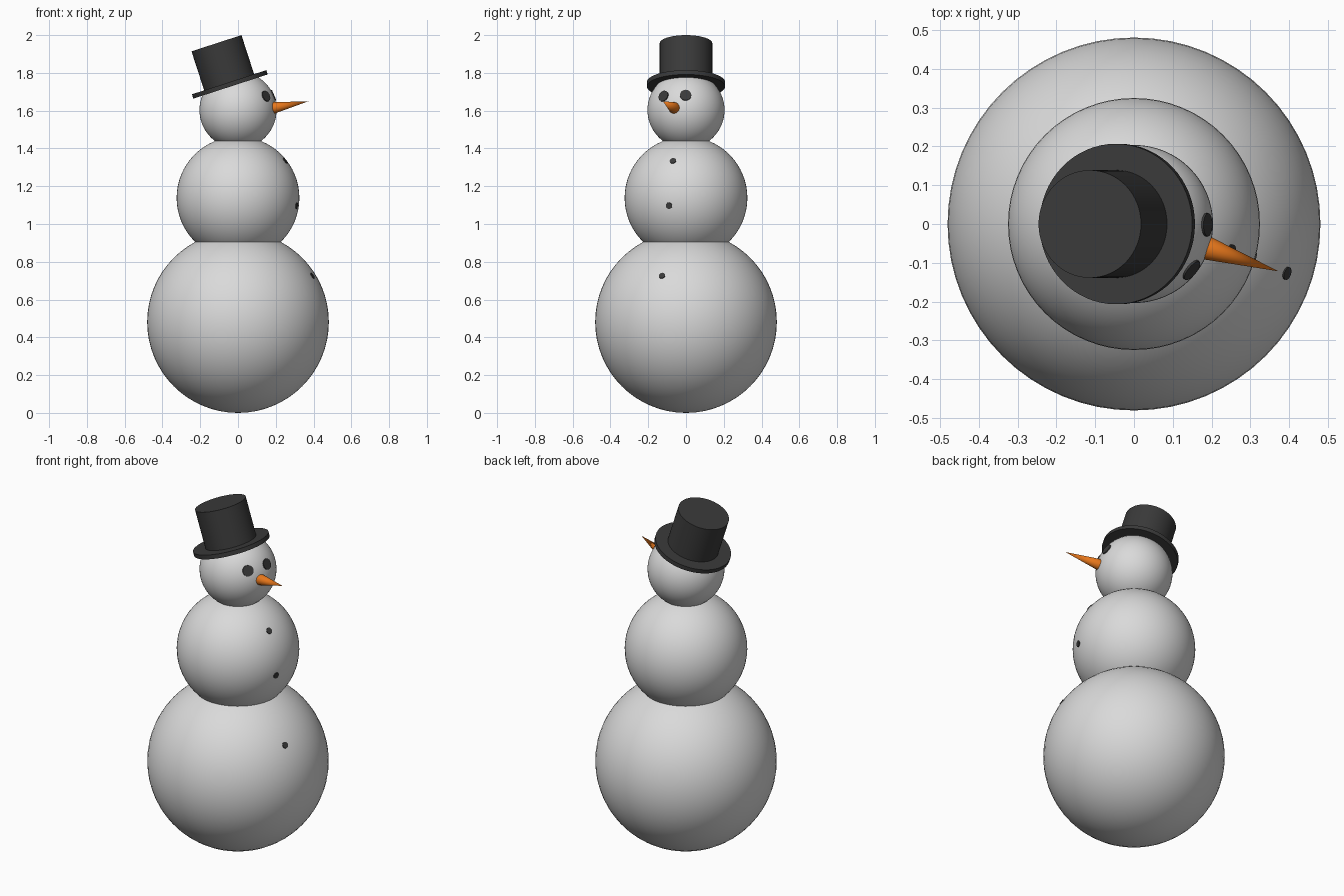
import bpy, math
from mathutils import Vector

if "Cube" in bpy.data.objects:
    bpy.data.objects.remove(bpy.data.objects["Cube"])


def material(name, rgb):
    m = bpy.data.materials.new(name)
    m.diffuse_color = (*rgb, 1)
    m.use_nodes = True
    m.node_tree.nodes["Principled BSDF"].inputs["Base Color"].default_value = m.diffuse_color
    return m


SNOW = material("snow_grey", (0.70, 0.70, 0.70))
BLACK = material("coal_black", (0.042, 0.042, 0.042))
ORANGE = material("carrot_orange", (0.87, 0.20, 0.012))


def finish(name, mat):
    ob = bpy.context.object
    ob.name = name
    ob.data.materials.append(mat)
    bpy.ops.object.shade_smooth_by_angle(angle=math.radians(35))
    return ob


def ball(name, z, r):
    bpy.ops.mesh.primitive_uv_sphere_add(segments=64, ring_count=32, radius=r, location=(0, 0, z))
    finish(name, SNOW)


def cone(name, a, b, r1, r2, mat, sides=48):
    """Cylinder or cone running from point a to point b."""
    a, b = Vector(a), Vector(b)
    d = b - a
    bpy.ops.mesh.primitive_cone_add(vertices=sides, radius1=r1, radius2=r2, depth=d.length,
                                    location=(a + b) / 2,
                                    rotation=d.to_track_quat('Z', 'Y').to_euler())
    return finish(name, mat)


def coal(name, ball_z, ball_r, y, z, r):
    """Thin disc lying on the +x side of a snowball."""
    dz = z - ball_z
    n = Vector((math.sqrt(ball_r ** 2 - y * y - dz * dz), y, dz)).normalized()
    c = Vector((0, 0, ball_z))
    cone(name, c + n * (ball_r - 0.005), c + n * (ball_r + 0.003), r, r, BLACK, 24)


# Snowballs: (centre height, radius)
BASE, BODY, HEAD = (0.481, 0.481), (1.138, 0.325), (1.603, 0.204)
ball("base_snowball", *BASE)
ball("body_snowball", *BODY)
ball("head_snowball", *HEAD)

# Tilted top hat
tilt = math.radians(18)
up = Vector((-math.sin(tilt), 0, math.cos(tilt)))
top = Vector((-0.114, 0, 1.957))
brim_top = top - up * 0.217
cone("hat_brim", brim_top - up * 0.024, brim_top, 0.207, 0.207, BLACK, 64)
cone("hat_crown", brim_top - up * 0.01, top, 0.139, 0.139, BLACK, 64)

# Face
cone("carrot_nose", (0.191, -0.063, 1.615), (0.373, -0.122, 1.65), 0.03, 0.0, ORANGE, 32)
coal("left_eye", *HEAD, -0.119, 1.677, 0.03)
coal("right_eye", *HEAD, -0.002, 1.682, 0.03)

# Buttons
coal("top_button", *BODY, -0.069, 1.334, 0.017)
coal("middle_button", *BODY, -0.09, 1.097, 0.017)
coal("bottom_button", *BASE, -0.127, 0.726, 0.017)
